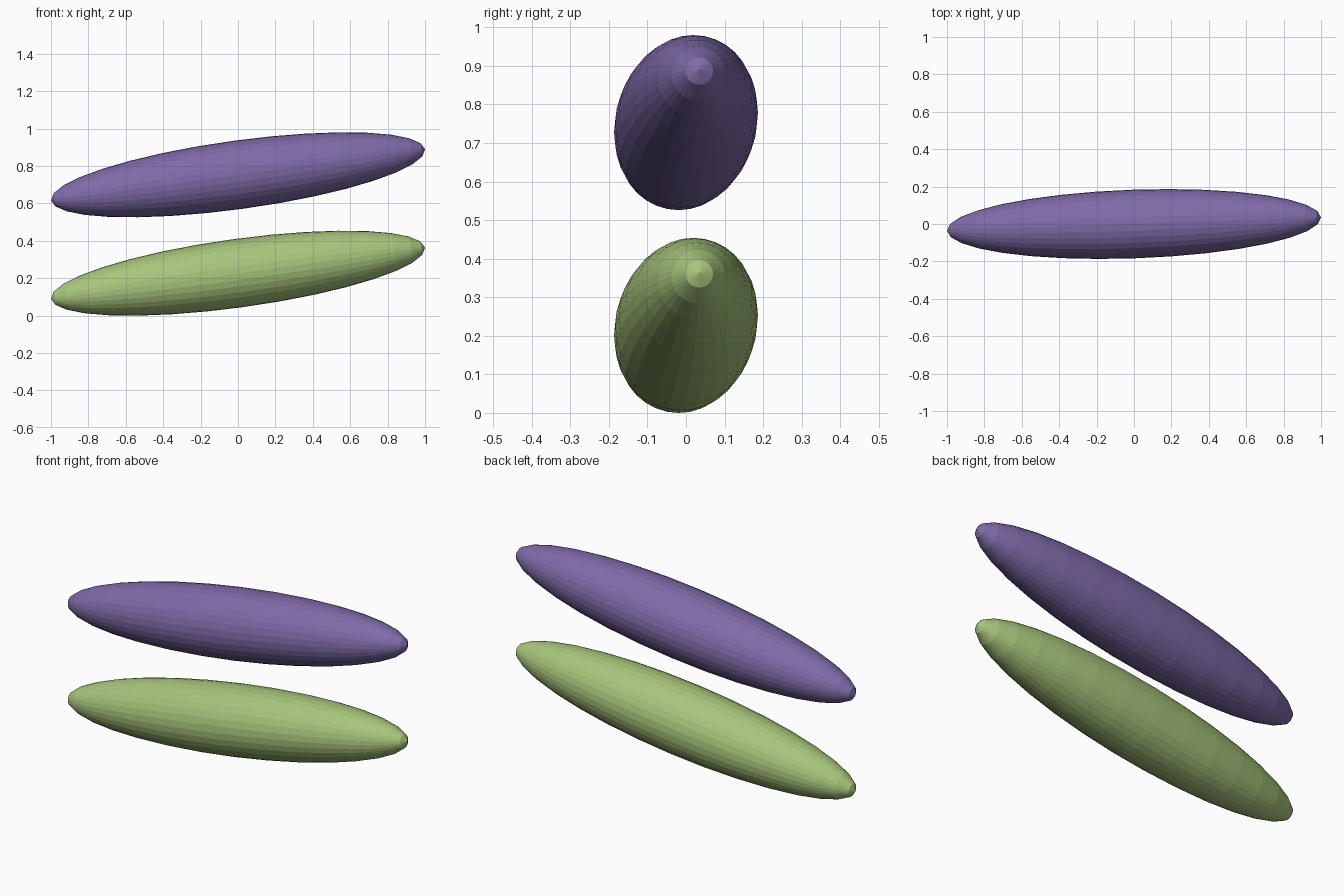
import bpy
import math
from mathutils import Matrix, Vector

if "Cube" in bpy.data.objects:
    bpy.data.objects.remove(bpy.data.objects["Cube"])

# Long axis of both spindles: pole position relative to the centre
POLE = Vector((1.0, 0.035, 0.1365))
HALF_LENGTH = POLE.length
RADIUS = 0.1835


def material(name, color):
    mat = bpy.data.materials.new(name)
    mat.diffuse_color = (*color, 1.0)
    mat.use_nodes = True
    mat.node_tree.nodes["Principled BSDF"].inputs["Base Color"].default_value = mat.diffuse_color
    return mat


def spindle(name, lowest, mat):
    """Flat-faced sphere stretched along its pole and tilted."""
    bpy.ops.mesh.primitive_uv_sphere_add(segments=32, ring_count=16, radius=1)
    obj = bpy.context.object
    obj.name = name
    yaw = math.atan2(POLE.y, POLE.x)
    pitch = math.acos(POLE.z / HALF_LENGTH)
    tilt = Matrix.Rotation(yaw, 4, 'Z') @ Matrix.Rotation(pitch, 4, 'Y')
    obj.data.transform(tilt @ Matrix.Diagonal((RADIUS, RADIUS, HALF_LENGTH, 1)))
    base = min(v.co.z for v in obj.data.vertices)
    obj.location.z = lowest - base
    obj.data.materials.append(mat)
    return obj


# Two identical spindles, one above the other
spindle("lower_spindle", 0.0, material("leaf green", (0.39, 0.56, 0.20)))
spindle("upper_spindle", 0.526, material("soft purple", (0.21, 0.145, 0.39)))
